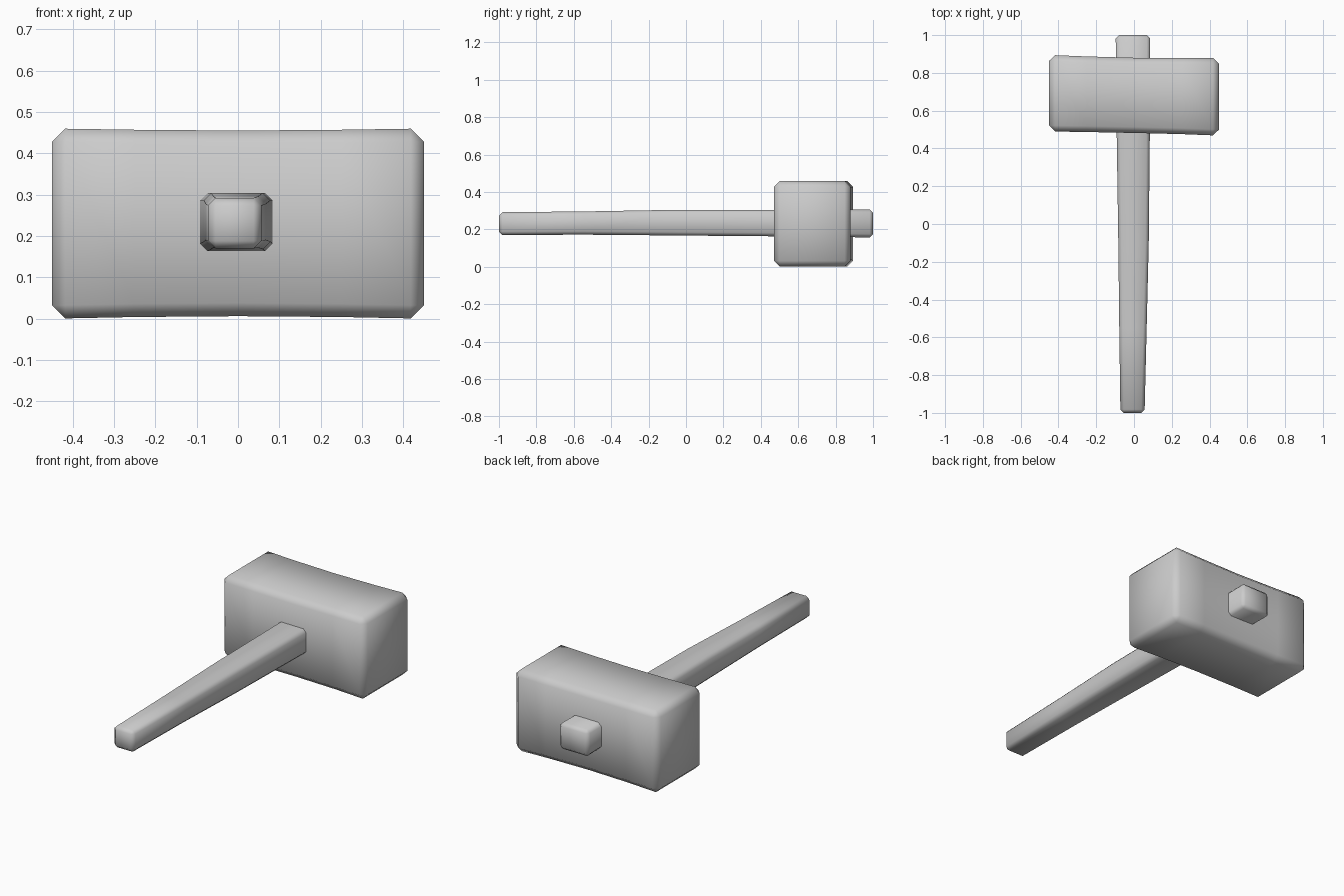
import bpy
import bmesh
from math import radians

cube = bpy.data.objects.get("Cube")
if cube:
    bpy.data.objects.remove(cube, do_unlink=True)

GREY = (0.6, 0.6, 0.6, 1)
grey = bpy.data.materials.new("plain grey")
grey.use_nodes = True
grey.diffuse_color = GREY
grey.node_tree.nodes["Principled BSDF"].inputs["Base Color"].default_value = GREY


def loft(name, sections, place, bevel):
    """Box lofted through (position, low_u, high_u, low_v, high_v) sections."""
    bm = bmesh.new()
    rings = []
    for t, u0, u1, v0, v1 in sections:
        corners = ((u0, v0), (u1, v0), (u1, v1), (u0, v1))
        rings.append([bm.verts.new(place(t, u, v)) for u, v in corners])
    for a, b in zip(rings, rings[1:]):
        for i in range(4):
            j = (i + 1) % 4
            bm.faces.new((a[i], a[j], b[j], b[i]))
    bm.faces.new(rings[0])
    bm.faces.new(rings[-1])
    bmesh.ops.recalc_face_normals(bm, faces=bm.faces)
    for face in bm.faces:
        face.smooth = True
    mesh = bpy.data.meshes.new(name)
    bm.to_mesh(mesh)
    bm.free()
    mesh.materials.append(grey)
    obj = bpy.data.objects.new(name, mesh)
    bpy.context.collection.objects.link(obj)
    mod = obj.modifiers.new("worn edges", 'BEVEL')
    mod.width = bevel
    mod.segments = 1
    mod.limit_method = 'ANGLE'
    mod.angle_limit = radians(40)
    return obj


# Head: slightly skewed block with a faint waist, running along x
loft("mallet_head", [
    (-0.45, 0.49, 0.895, 0.0, 0.46),
    (-0.25, 0.487, 0.887, 0.004, 0.457),
    (0.0, 0.482, 0.88, 0.006, 0.455),
    (0.25, 0.476, 0.879, 0.004, 0.457),
    (0.45, 0.468, 0.88, 0.0, 0.46),
], lambda t, u, v: (t, u, v), 0.032)

# Handle: tapered bar along y, passing through the head
loft("handle", [
    (-1.0, -0.072, 0.056, 0.17, 0.292),
    (-0.55, -0.078, 0.067, 0.172, 0.296),
    (-0.1, -0.083, 0.078, 0.168, 0.304),
    (0.5, -0.092, 0.084, 0.163, 0.304),
    (1.0, -0.097, 0.086, 0.157, 0.307),
], lambda t, u, v: (u, t, v), 0.018)
